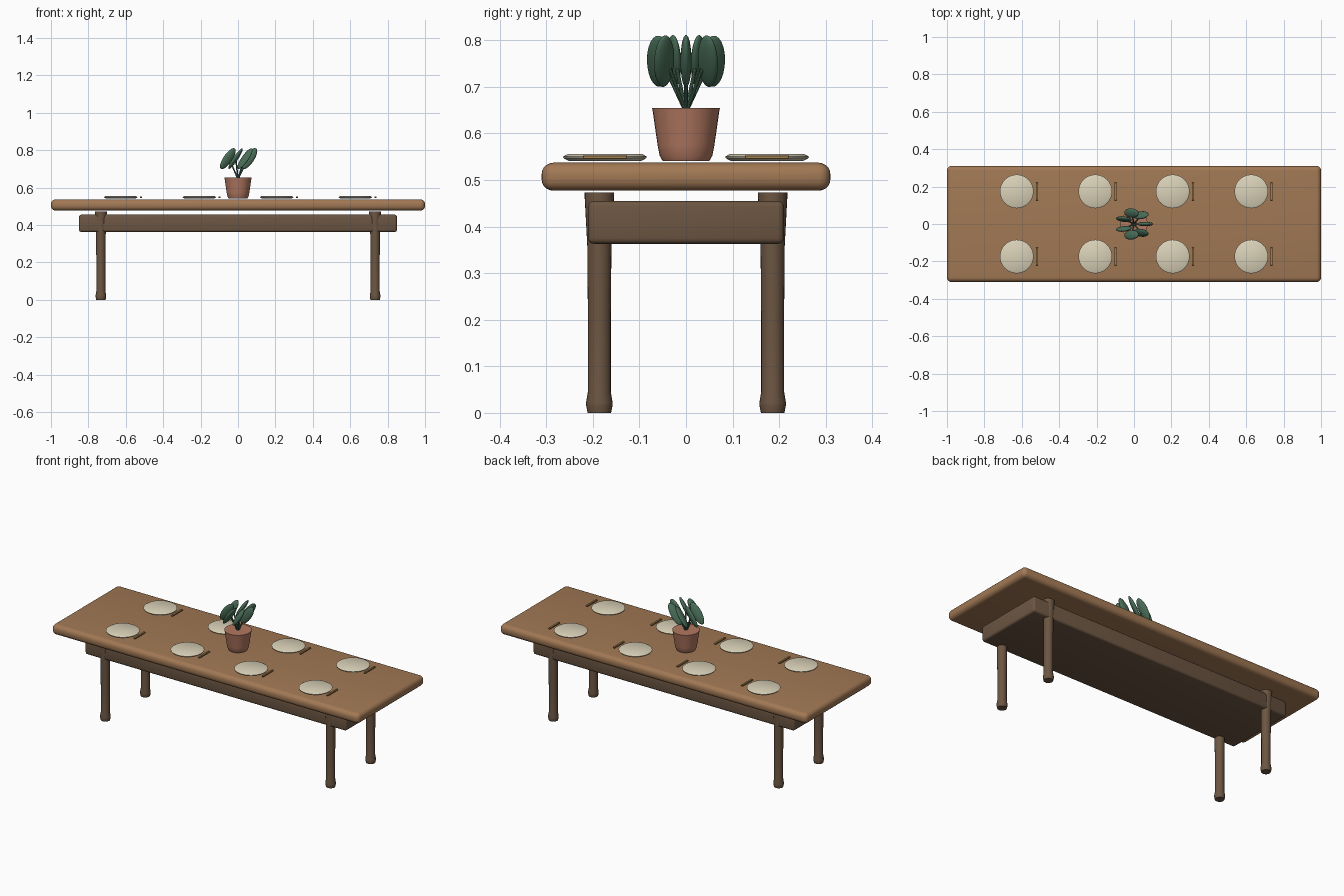
import bpy, bmesh, math
from mathutils import Matrix, Vector

if "Cube" in bpy.data.objects:
    bpy.data.objects.remove(bpy.data.objects["Cube"])


def material(name, r, g, b):
    m = bpy.data.materials.new(name)
    m.diffuse_color = (r, g, b, 1)
    m.use_nodes = True
    m.node_tree.nodes["Principled BSDF"].inputs["Base Color"].default_value = m.diffuse_color
    return m


TOP_WOOD = material("top_wood", 0.36, 0.19, 0.09)
DARK_WOOD = material("dark_wood", 0.15, 0.092, 0.055)
CREAM = material("cream", 0.70, 0.64, 0.48)
BRASS = material("brass", 0.36, 0.22, 0.08)
CLAY = material("clay", 0.45, 0.19, 0.12)
LEAF = material("leaf_green", 0.07, 0.16, 0.10)


def finish(name, bm, mat, loc=(0, 0, 0), angle=35):
    bmesh.ops.recalc_face_normals(bm, faces=bm.faces)
    me = bpy.data.meshes.new(name)
    bm.to_mesh(me)
    bm.free()
    me.materials.append(mat)
    ob = bpy.data.objects.new(name, me)
    ob.location = loc
    bpy.context.collection.objects.link(ob)
    bpy.ops.object.select_all(action='DESELECT')
    ob.select_set(True)
    bpy.context.view_layer.objects.active = ob
    bpy.ops.object.shade_smooth_by_angle(angle=math.radians(angle))
    return ob


def box(name, size, loc, mat, bevel, segments=4):
    bm = bmesh.new()
    bmesh.ops.create_cube(bm, size=1, matrix=Matrix.Diagonal((*size, 1)))
    bmesh.ops.bevel(bm, geom=bm.edges[:], offset=bevel, segments=segments,
                    profile=0.5, affect='EDGES')
    return finish(name, bm, mat, loc)


def lathe(name, profile, loc, mat, sides=32):
    # stack of rings (radius, z) with capped ends
    bm = bmesh.new()
    rings = [[bm.verts.new((r * math.cos(2 * math.pi * i / sides),
                            r * math.sin(2 * math.pi * i / sides), z))
              for i in range(sides)] for r, z in profile]
    for a, b in zip(rings, rings[1:]):
        for i in range(sides):
            j = (i + 1) % sides
            bm.faces.new((a[i], a[j], b[j], b[i]))
    bm.faces.new(rings[0])
    bm.faces.new(rings[-1])
    return finish(name, bm, mat, loc)


# table top and apron
box("table_top", (2, 0.62, 0.06), (0, 0, 0.507), TOP_WOOD, 0.025, 5)
box("apron", (1.7, 0.42, 0.092), (0, 0, 0.409), DARK_WOOD, 0.012, 3)

# turned legs
leg = [(0.025, 0), (0.0285, 0.016), (0.0285, 0.022), (0.0245, 0.046),
       (0.0245, 0.2), (0.026, 0.36), (0.0315, 0.462), (0.0315, 0.473)]
for sx, nx in ((-1, "left"), (1, "right")):
    for sy, ny in ((-1, "front"), (1, "back")):
        lathe(f"{ny}_{nx}_leg", leg, (sx * 0.733, sy * 0.186, 0), DARK_WOOD, 24)

# place settings
plate = [(0.078, 0.541), (0.089, 0.547), (0.09, 0.550), (0.08, 0.5555)]
for i, x in enumerate((-0.627, -0.207, 0.207, 0.627)):
    for sy, side in ((-1, "front"), (1, "back")):
        lathe(f"{side}_plate_{i + 1}", plate, (x, sy * 0.174, 0), CREAM, 40)
        box(f"{side}_cutlery_{i + 1}", (0.012, 0.095, 0.008),
            (x + 0.108, sy * 0.174, 0.549), BRASS, 0.0015, 1)

# plant pot
lathe("plant_pot", [(0.05, 0.541), (0.0565, 0.552), (0.061, 0.575),
                    (0.0715, 0.648), (0.073, 0.655)], (0, 0, 0), CLAY)

# leaves on fanned stems, all leaning toward +x
for i in range(7):
    a = 2 * math.pi * i / 7
    c, s = math.cos(a), math.sin(a)
    bm = bmesh.new()
    bmesh.ops.create_uvsphere(
        bm, u_segments=20, v_segments=12, radius=1,
        matrix=Matrix.Rotation(0.6, 4, 'Y') @ Matrix.Rotation(a, 4, 'Z')
        @ Matrix.Diagonal((0.026, 0.012, 0.066, 1)))
    finish(f"leaf_{i + 1}", bm, LEAF, (0.06 * c, 0.06 * s, 0.755), 60)

    base, tip = Vector((0, 0, 0.645)), Vector((0.05 * c, 0.05 * s, 0.75))
    d = tip - base
    bm = bmesh.new()
    bmesh.ops.create_cone(bm, cap_ends=True, segments=10, radius1=0.004,
                          radius2=0.004, depth=d.length,
                          matrix=d.to_track_quat('Z', 'Y').to_matrix().to_4x4())
    finish(f"stem_{i + 1}", bm, LEAF, (base + tip) / 2)
